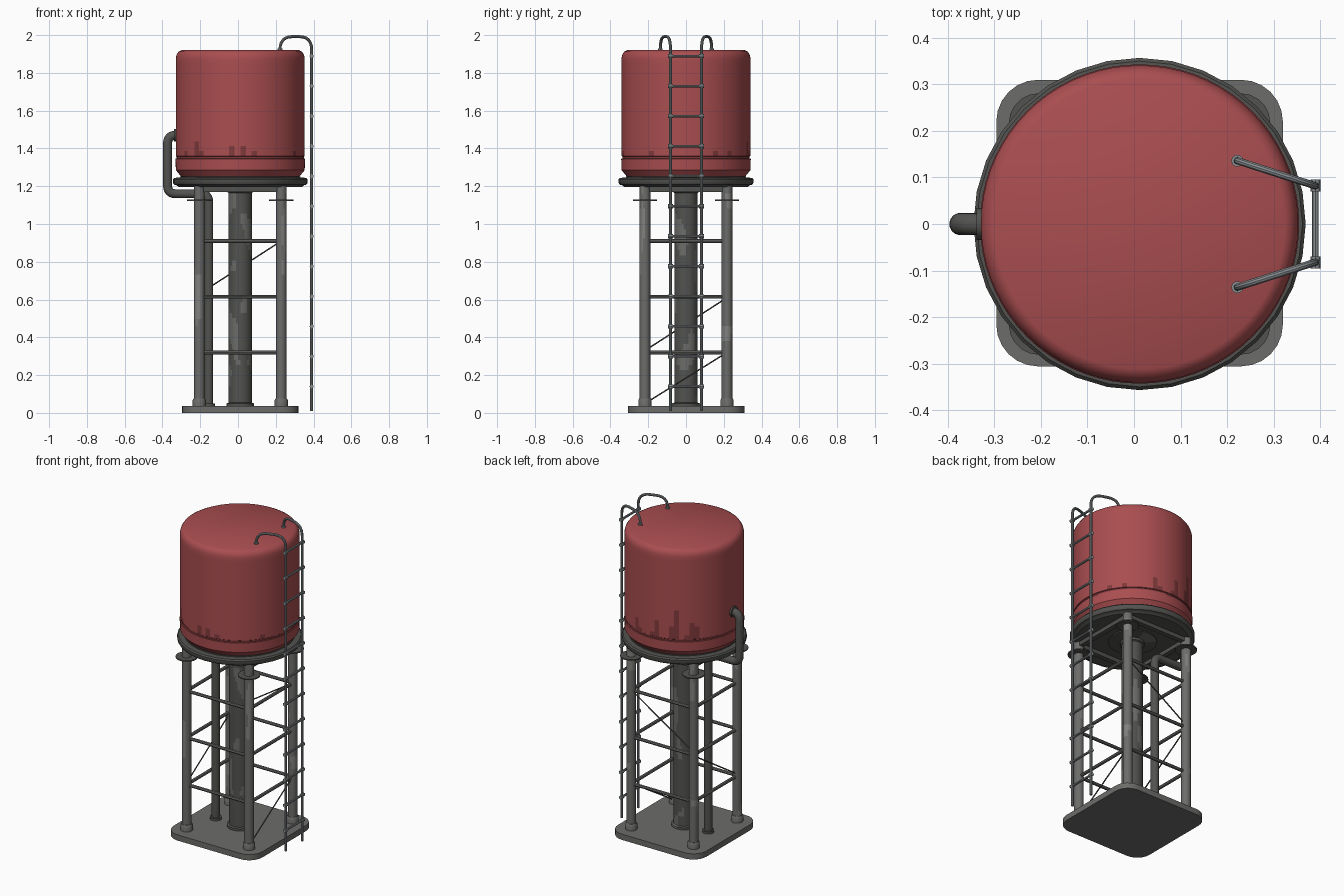
import bpy, bmesh, math
from mathutils import Vector, noise

if "Cube" in bpy.data.objects:
    bpy.data.objects.remove(bpy.data.objects["Cube"])

CX = 0.012       # tower axis
LEG = 0.217      # leg offset from the axis


def material(name, rgb):
    m = bpy.data.materials.new(name)
    m.use_nodes = True
    m.diffuse_color = (*rgb, 1)
    node = m.node_tree.nodes["Principled BSDF"]
    node.inputs["Base Color"].default_value = (*rgb, 1)
    node.inputs["Roughness"].default_value = 0.7
    return m


RED = material("faded red paint", (0.40, 0.075, 0.08))
DARK_RED = material("stained red paint", (0.22, 0.042, 0.045))
DARK = material("dark iron", (0.085, 0.086, 0.08))
GREY = material("grey iron", (0.15, 0.15, 0.145))
WORN = material("worn iron", (0.22, 0.22, 0.21))
STEEL = material("ladder steel", (0.25, 0.27, 0.28))


def finish(bm, name, mats, rule=None):
    bmesh.ops.recalc_face_normals(bm, faces=bm.faces)
    if rule:
        for f in bm.faces:
            f.material_index = rule(f.calc_center_median())
    mesh = bpy.data.meshes.new(name)
    bm.to_mesh(mesh)
    bm.free()
    for m in mats:
        mesh.materials.append(m)
    ob = bpy.data.objects.new(name, mesh)
    bpy.context.collection.objects.link(ob)
    bpy.ops.object.select_all(action="DESELECT")
    ob.select_set(True)
    bpy.context.view_layer.objects.active = ob
    bpy.ops.object.shade_smooth_by_angle(angle=math.radians(35))
    return ob


def lathe(name, profile, mats, x=CX, y=0, sides=32, rule=None):
    """Turn a (radius, height) profile around an upright axis, with closed ends."""
    bm = bmesh.new()
    rings = []
    for r, z in profile:
        rings.append([bm.verts.new((x + r * math.cos(a), y + r * math.sin(a), z))
                      for a in (2 * math.pi * i / sides for i in range(sides))])
    for lo, hi in zip(rings, rings[1:]):
        for i in range(sides):
            j = (i + 1) % sides
            bm.faces.new((lo[i], lo[j], hi[j], hi[i]))
    bm.faces.new(rings[0][::-1])
    bm.faces.new(rings[-1])
    return finish(bm, name, mats, rule)


def tube(name, points, radius, mat, sides=12, bend=0):
    """Sweep a round section along a path whose inner corners are rounded by bend."""
    pts = [Vector(p) for p in points]
    path = [pts[0]]
    for a, b, c in zip(pts, pts[1:], pts[2:]):
        p, q = b + (a - b).normalized() * bend, b + (c - b).normalized() * bend
        path += [p.lerp(b, t).lerp(b.lerp(q, t), t) for t in (i / 6 for i in range(7))]
    path.append(pts[-1])
    bm = bmesh.new()
    rings, side = [], None
    for i, p in enumerate(path):
        d = (path[min(i + 1, len(path) - 1)] - path[max(i - 1, 0)]).normalized()
        side = d.orthogonal() if side is None else side - d * side.dot(d)
        side.normalize()
        up = d.cross(side)
        rings.append([bm.verts.new(p + radius * (side * math.cos(a) + up * math.sin(a)))
                      for a in (2 * math.pi * k / sides for k in range(sides))])
    for lo, hi in zip(rings, rings[1:]):
        for k in range(sides):
            j = (k + 1) % sides
            bm.faces.new((lo[k], lo[j], hi[j], hi[k]))
    bm.faces.new(rings[0][::-1])
    bm.faces.new(rings[-1])
    return finish(bm, name, [mat])


def box(name, centre, size, mat, corner=0):
    bm = bmesh.new()
    bmesh.ops.create_cube(bm, size=1)
    for v in bm.verts:
        v.co = Vector(centre) + v.co * Vector(size)
    if corner:
        upright = [e for e in bm.edges if abs(e.verts[0].co.z - e.verts[1].co.z) > size[2] / 2]
        bmesh.ops.bevel(bm, geom=upright, offset=corner, segments=6, profile=0.5, affect="EDGES")
    return finish(bm, name, [mat])


def rows(r, z0, z1, count):
    return [(r, z0 + (z1 - z0) * i / count) for i in range(count + 1)]


def wear(limit):
    return lambda c: int(noise.noise(Vector((c.x * 14, c.y * 14, c.z * 5))) > limit)


# Base slab
box("base_slab", (CX, 0.002, 0.018), (0.616, 0.616, 0.036), GREY, 0.09)


# Tank, with stains running up from the lower band
def stain(c):
    a = math.atan2(c.y, c.x - CX)
    n = noise.noise(Vector((math.cos(a) * 5, math.sin(a) * 5, 2)))
    reach = 1.36 + 0.5 * max(0, n) * math.sin(a) ** 2
    return int(1.36 < c.z < reach or 1.346 < c.z < 1.36)


lathe("tank",
      [(0.30, 1.235), (0.312, 1.25), (0.341, 1.285), (0.343, 1.345), (0.337, 1.348), (0.337, 1.357)]
      + rows(0.341, 1.36, 1.88, 20)
      + [(0.337, 1.897), (0.327, 1.912), (0.312, 1.92)],
      [RED, DARK_RED], sides=72, rule=stain)

# Platform under the tank
lathe("platform", [(0.325, 1.195), (0.337, 1.205), (0.35, 1.208), (0.357, 1.218),
                   (0.357, 1.236), (0.35, 1.244), (0.325, 1.246)], [DARK])
lathe("tank_seat", [(0.318, 1.24), (0.318, 1.252)], [DARK])
for s in (-1, 1):
    box("platform_beam_x", (CX, s * LEG, 1.185), (2 * LEG, 0.03, 0.03), DARK)
    box("platform_beam_y", (CX + s * LEG, 0, 1.185), (0.03, 2 * LEG, 0.03), DARK)

# Central riser column
lathe("column", [(0.074, 0.034), (0.074, 0.05), (0.062, 0.054)] + rows(0.062, 0.06, 1.165, 40)
      + [(0.07, 1.17), (0.07, 1.185), (0.14, 1.19), (0.14, 1.2)], [DARK, GREY], rule=wear(0.22))

# Legs with feet and top collars
for sx in (-1, 1):
    for sy in (-1, 1):
        x, y = CX + sx * LEG, sy * LEG
        lathe("leg", rows(0.028, 0.03, 1.2, 30), [GREY, WORN], x, y, 16, wear(0.4))
        lathe("leg_foot", [(0.035, 0.034), (0.035, 0.068), (0.03, 0.076)], [GREY], x, y, 16)
        lathe("leg_collar", [(0.064, 1.122), (0.064, 1.129)], [DARK], x, y, 20)

# Horizontal braces on all four sides
for z in (0.32, 0.615, 0.91):
    for s in (-1, 1):
        tube("brace_x", [(CX - LEG, s * LEG, z), (CX + LEG, s * LEG, z)], 0.01, GREY, 8)
        tube("brace_y", [(CX + s * LEG, -LEG, z), (CX + s * LEG, LEG, z)], 0.01, GREY, 8)

# Thin diagonal tie rods
L, R = CX - LEG, CX + LEG
for a, b in (((R, -LEG, 0.05), (R, LEG, 0.32)),
             ((L, -LEG, 0.33), (L, LEG, 0.61)),
             ((L, LEG, 0.63), (R, LEG, 0.91))):
    tube("tie_rod", [a, b], 0.004, DARK, 6)

# Outlet pipe from the tank side down to the base
tube("outlet_pipe", [(-0.31, 0, 1.47), (-0.373, 0, 1.47), (-0.373, 0, 1.16),
                     (-0.155, 0, 1.16), (-0.155, 0, 0.03)], 0.024, DARK, 16, 0.045)
tube("pipe_flange", [(-0.32, 0, 1.47), (-0.338, 0, 1.47)], 0.034, DARK, 16)
lathe("pipe_foot", [(0.034, 0.034), (0.034, 0.05)], [DARK], -0.155, 0, 16)

# Ladder with curved hand rails over the tank edge
LX = 0.39
for s in (-1, 1):
    y = s * 0.082
    tube("ladder_rail", [(LX, y, 0.01), (LX, y, 1.992), (0.222, s * 0.136, 1.992),
                         (0.222, s * 0.136, 1.91)], 0.008, STEEL, 10, 0.07)
    lathe("rail_foot", [(0.013, 1.915), (0.013, 1.928)], [STEEL], 0.222, s * 0.136, 10)
for i in range(12):
    z = 0.14 + 0.159 * i
    tube("ladder_rung", [(LX, -0.092, z), (LX, 0.092, z)], 0.007, STEEL, 8)
    for s in (-1, 1):
        tube("rung_clamp", [(LX, s * 0.07, z), (LX, s * 0.096, z)], 0.011, STEEL, 8)
